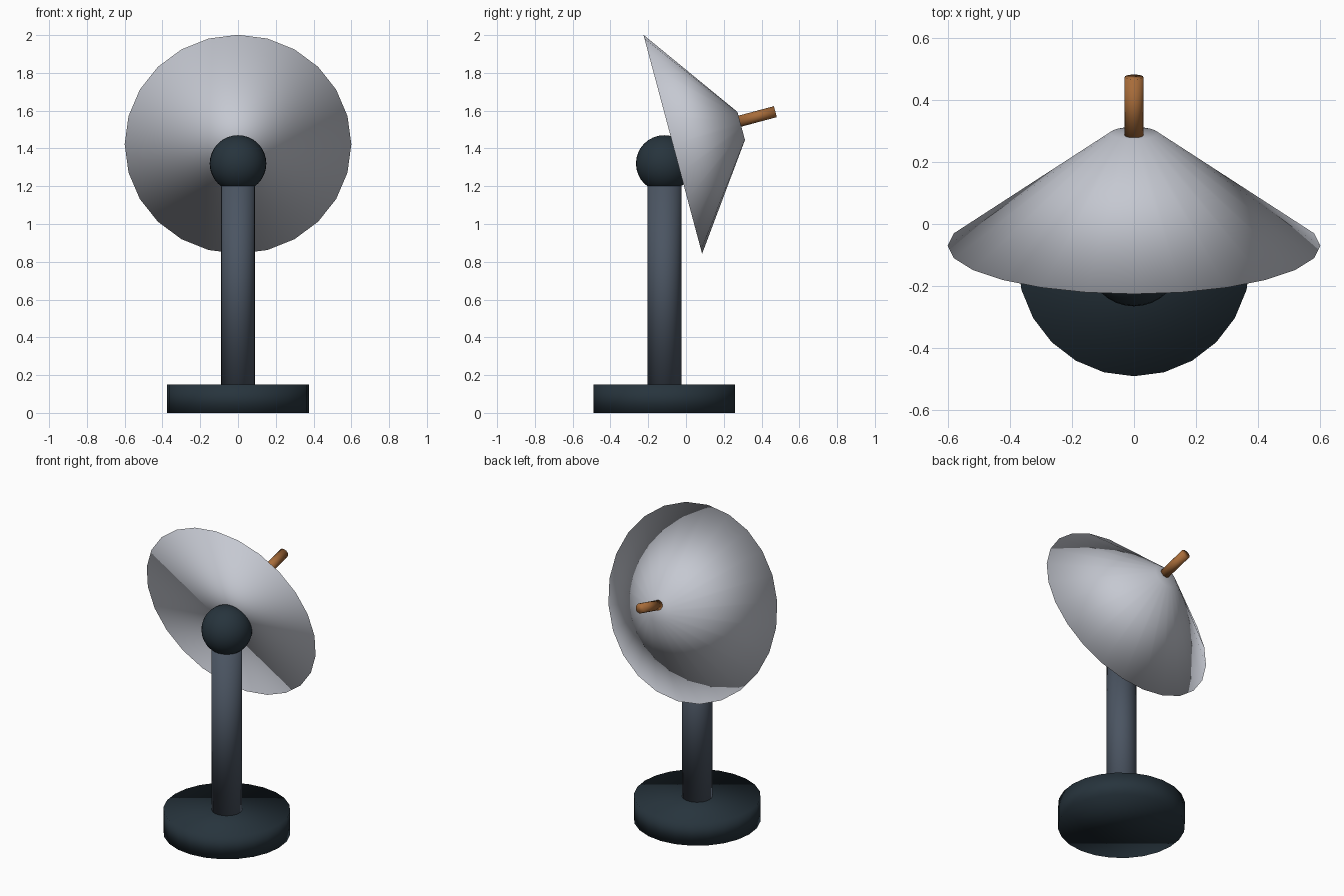
import bpy
import math

cube = bpy.data.objects.get("Cube")
if cube:
    bpy.data.objects.remove(cube, do_unlink=True)


def material(name, rgb):
    mat = bpy.data.materials.new(name)
    mat.use_nodes = True
    mat.diffuse_color = (*rgb, 1)
    mat.node_tree.nodes["Principled BSDF"].inputs["Base Color"].default_value = (*rgb, 1)
    return mat


def finish(name, mat):
    obj = bpy.context.object
    obj.name = obj.data.name = name
    obj.data.materials.append(mat)
    bpy.ops.object.shade_smooth()
    return obj


def frustum(name, mat, start, length, r1, r2, sides, tilt=0.0):
    """Capped cone or cylinder from a start point, leaning from +z towards +y."""
    y, z = start
    centre = (0, y + math.sin(tilt) * length / 2, z + math.cos(tilt) * length / 2)
    bpy.ops.mesh.primitive_cone_add(vertices=sides, radius1=r1, radius2=r2, depth=length,
                                    location=centre, rotation=(-tilt, 0, 0))
    return finish(name, mat)


dark_teal = material("dark teal", (0.020, 0.034, 0.046))
slate = material("slate grey", (0.070, 0.090, 0.122))
silver = material("pale silver", (0.56, 0.58, 0.64))
copper = material("copper", (0.39, 0.15, 0.042))

STAND_Y = -0.115
AIM = math.radians(75)

# Stand: round foot, post and ball joint
frustum("base", dark_teal, (STAND_Y, 0), 0.15, 0.375, 0.375, 24)
frustum("post", slate, (STAND_Y, 0.15), 1.05, 0.09, 0.09, 24)
bpy.ops.mesh.primitive_uv_sphere_add(segments=32, ring_count=16, radius=0.15,
                                     location=(0, STAND_Y, 1.32))
finish("ball_joint", dark_teal)

# Tilted solid dish, wide rim to the front, narrow end to the back
frustum("dish", silver, (-0.07, 1.422), 0.375, 0.6, 0.077, 24, AIM)

# Rod rising from the narrow end
frustum("feed_rod", copper, (0.28, 1.543), 0.2, 0.03, 0.03, 16, AIM)
